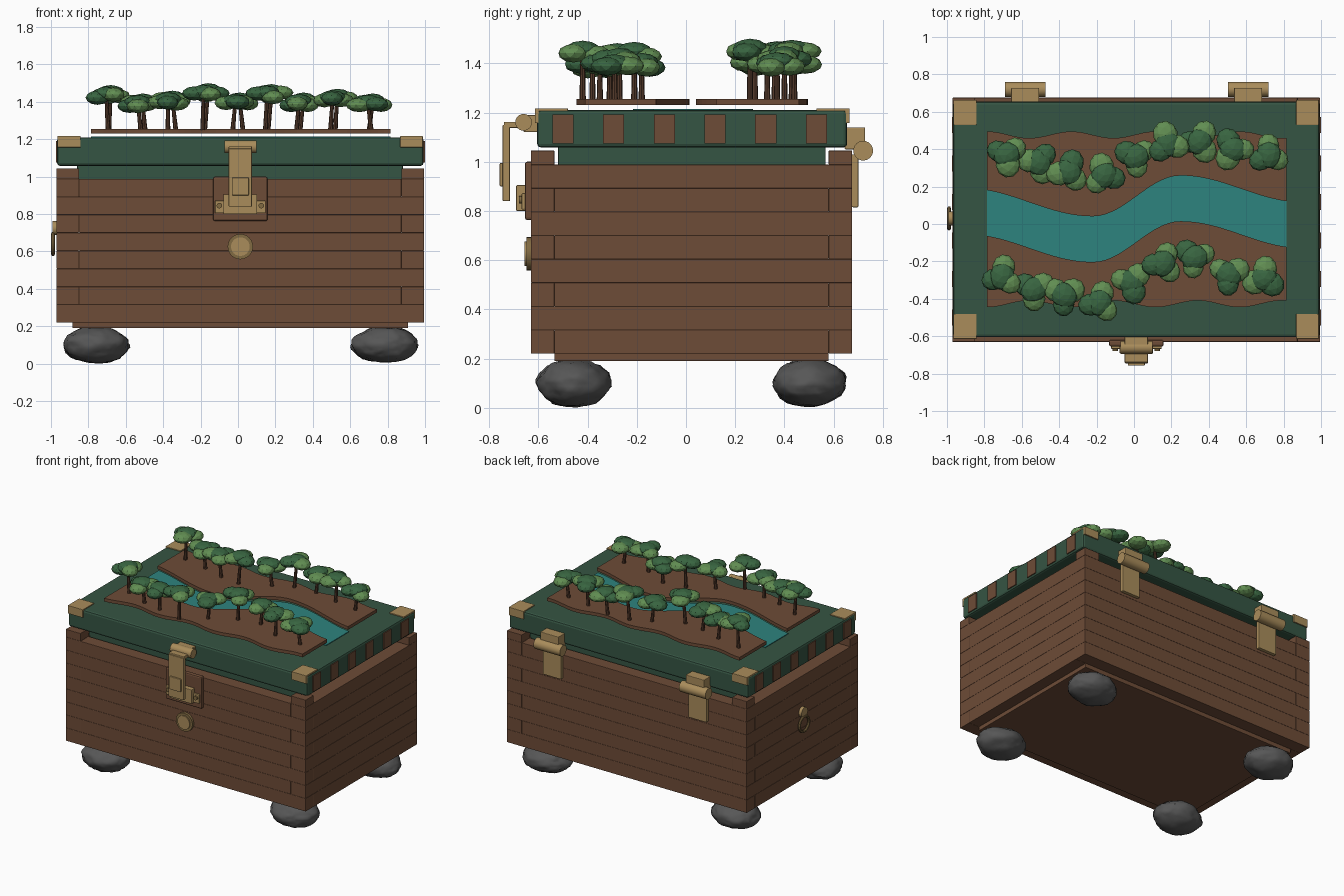
import bpy, bmesh, math, random
from mathutils import Vector, Matrix, noise

random.seed(4)
old = bpy.data.objects.get("Cube")
if old:
    bpy.data.objects.remove(old, do_unlink=True)


def material(name, r, g, b):
    m = bpy.data.materials.new(name)
    m.use_nodes = True
    m.diffuse_color = (r, g, b, 1)
    node = m.node_tree.nodes["Principled BSDF"]
    node.inputs["Base Color"].default_value = (r, g, b, 1)
    node.inputs["Roughness"].default_value = 0.8
    return m


WOOD = material("brown wood", 0.155, 0.072, 0.038)
DARK = material("dark wood", 0.09, 0.042, 0.024)
GREEN = material("lid green", 0.036, 0.09, 0.056)
BRASS = material("brass", 0.40, 0.265, 0.105)
OLD_BRASS = material("aged brass", 0.22, 0.145, 0.055)
WATER = material("river teal", 0.027, 0.23, 0.21)
STONE = material("grey stone", 0.095, 0.095, 0.095)
LEAF_LIGHT = material("light leaves", 0.12, 0.27, 0.085)
LEAF_DARK = material("dark leaves", 0.04, 0.13, 0.052)


def finish(name, bm, mats, smooth=False, bevel=0):
    bmesh.ops.recalc_face_normals(bm, faces=bm.faces)
    me = bpy.data.meshes.new(name)
    bm.to_mesh(me)
    bm.free()
    ob = bpy.data.objects.new(name, me)
    bpy.context.collection.objects.link(ob)
    for m in mats:
        me.materials.append(m)
    if bevel:
        mod = ob.modifiers.new("soft edges", "BEVEL")
        mod.width, mod.segments = bevel, 2
    if smooth:
        bpy.ops.object.select_all(action="DESELECT")
        ob.select_set(True)
        bpy.context.view_layer.objects.active = ob
        bpy.ops.object.shade_smooth_by_angle(angle=math.radians(40))
    return ob


def box(name, x, y, z, mat, bevel=0.004):
    """Box from (low, high) ranges on each axis."""
    bm = bmesh.new()
    size = [r[1] - r[0] for r in (x, y, z)]
    mid = [(r[1] + r[0]) / 2 for r in (x, y, z)]
    bmesh.ops.create_cube(bm, size=1, matrix=Matrix.Translation(mid) @ Matrix.Diagonal((*size, 1)))
    return finish(name, bm, [mat], bevel=bevel)


def rod(name, a, b, r1, mat, r2=None, sides=24):
    """Cylinder or cone between two points."""
    a, b = Vector(a), Vector(b)
    turn = (b - a).to_track_quat("Z", "Y").to_matrix().to_4x4()
    bm = bmesh.new()
    bmesh.ops.create_cone(bm, cap_ends=True, segments=sides, radius1=r1, radius2=r2 or r1,
                          depth=(b - a).length, matrix=Matrix.Translation((a + b) / 2) @ turn)
    return finish(name, bm, [mat], smooth=True)


X0, X1, Y0, Y1 = -0.97, 0.995, -0.63, 0.675      # outer faces of the chest
XI0, XI1, YI0, YI1 = -0.85, 0.873, -0.535, 0.58  # inner faces of the walls
CX = 0.0125

# Plank walls with interlocking corners
BOTTOM, STEP = 0.22, 0.096
for i in range(8):
    z = (BOTTOM + i * STEP, BOTTOM + (i + 1) * STEP)
    front_runs_through = i % 2 == 0
    fx = (X0, X1) if front_runs_through else (XI0, XI1)
    sy = (YI0, YI1) if front_runs_through else (Y0, Y1)
    box("front_plank", fx, (Y0, YI0), z, WOOD, 0.002)
    box("back_plank", fx, (YI1, Y1), z, WOOD, 0.002)
    box("right_plank", (X0, XI0), sy, z, WOOD, 0.002)
    box("left_plank", (XI1, X1), sy, z, WOOD, 0.002)
for x in ((X0, XI0), (XI1, X1)):
    for y in ((Y0, YI0), (YI1, Y1)):
        box("corner_post_top", x, y, (BOTTOM + 8 * STEP, 1.045), WOOD, 0.002)
box("base_board", (-0.885, 0.91), (YI0, YI1), (0.19, 0.235), WOOD)

# Stone feet
for x in (-0.76, 0.785):
    for y in (-0.455, 0.502):
        bm = bmesh.new()
        bmesh.ops.create_icosphere(bm, subdivisions=4, radius=1)
        for v in bm.verts:
            d = v.co.normalized()
            lump = 1 + 0.09 * noise.noise(d * 1.6 + Vector((x, y, 0)) * 9) + 0.05 * noise.noise(d * 5 + Vector((y, x, 3)))
            p = d * lump
            v.co = (x + p.x * 0.175, y + p.y * 0.148, max(0, 0.101 + p.z * 0.096))
        finish("stone_foot", bm, [STONE], smooth=True)

# Lid with inner lip, side stripes and brass corner caps
box("lid_lip", (-0.86, 0.882), (-0.52, 0.567), (0.96, 1.06), GREEN)
LY0, LY1, LZ0, LZ1 = -0.605, 0.655, 1.058, 1.21
box("lid", (X0 + 0.003, X1 - 0.003), (LY0, LY1), (LZ0, LZ1), GREEN, 0.015)
for i in range(6):
    y = -0.5 + i * 0.206
    for x in (X0, X1):
        box("lid_stripe", (x - 0.004, x + 0.004), (y - 0.043, y + 0.043), (1.075, 1.192), WOOD, 0)
for x in ((-0.965, -0.842), (0.867, 0.988)):
    for y, inner in ((LY0, LY0 + 0.125), (LY1, LY1 - 0.125)):
        out = math.copysign(0.009, y)
        box("corner_cap_top", x, sorted((y + out, inner)), (LZ1 - 0.004, LZ1 + 0.007), BRASS, 0.002)
        box("corner_cap_edge", x, sorted((y + out, y - out)), (1.157, LZ1 + 0.007), BRASS, 0.002)

# River and land on the lid
BENDS = ((-0.9, 0.07), (-0.22, -0.08), (0.25, 0.138), (0.9, -0.005))
LEFT, RIGHT = -0.785, 0.815


def river(x):
    for (xa, ya), (xb, yb) in zip(BENDS, BENDS[1:]):
        if x <= xb:
            t = (1 - math.cos(math.pi * (x - xa) / (xb - xa))) / 2
            return ya + (yb - ya) * t


def ripple(x):
    return 0.018 * math.cos(2 * math.pi * (x - LEFT) / 0.45)


def slab(name, low, high, z0, z1, mat, n=48):
    """Strip between two curves y = low(x) and y = high(x)."""
    bm = bmesh.new()
    xs = [LEFT + (RIGHT - LEFT) * i / n for i in range(n + 1)]
    a = [bm.verts.new((x, low(x), z0)) for x in xs]
    b = [bm.verts.new((x, high(x), z0)) for x in xs]
    faces = [bm.faces.new((a[i], a[i + 1], b[i + 1], b[i])) for i in range(n)]
    new = bmesh.ops.extrude_face_region(bm, geom=faces)["geom"]
    bmesh.ops.translate(bm, vec=(0, 0, z1 - z0), verts=[g for g in new if isinstance(g, bmesh.types.BMVert)])
    return finish(name, bm, [mat])


slab("river", lambda x: river(x) - 0.135, lambda x: river(x) + 0.135, 1.209, 1.215, WATER)
slab("back_land", lambda x: river(x) + 0.121, lambda x: 0.477 + ripple(x), 1.23, 1.254, WOOD)
slab("front_land", lambda x: -0.427 - ripple(x), lambda x: river(x) - 0.123, 1.23, 1.254, WOOD)


# Trees along both banks
def tree(x, y, top):
    rod("tree_trunk", (x + random.uniform(-0.02, 0.02), y, 1.25), (x, y, top), 0.013, DARK, 0.009, 8)
    bm = bmesh.new()
    spin = random.uniform(0, 6.28)
    for k in range(4):
        ang = spin + k * 2.09
        reach = 0.05 if k < 3 else 0
        r = random.uniform(0.062, 0.074) if k < 3 else 0.075
        lift = random.uniform(-0.012, 0.008) if k < 3 else 0.012
        place = Matrix.Translation((x + reach * math.cos(ang), y + reach * math.sin(ang), top + lift))
        shape = Matrix.Rotation(ang, 4, "Z") @ Matrix.Diagonal((r, r * 0.9, 0.038, 1))
        done = len(bm.faces)
        bmesh.ops.create_icosphere(bm, subdivisions=2, radius=1, matrix=place @ shape)
        bm.faces.ensure_lookup_table()
        for f in bm.faces[done:]:
            f.material_index = k % 2
    finish("tree_crown", bm, [LEAF_LIGHT, LEAF_DARK])


TREE_X = (-0.69, -0.52, -0.36, -0.17, 0.0, 0.17, 0.34, 0.52, 0.71)
BACK_Y = (0.37, 0.33, 0.28, 0.26, 0.36, 0.43, 0.44, 0.40, 0.37)
FRONT_Y = (-0.28, -0.35, -0.38, -0.42, -0.31, -0.21, -0.18, -0.27, -0.29)
TOPS = (1.44, 1.395, 1.41, 1.45, 1.40, 1.445, 1.40, 1.42, 1.395)
for x, yb, yf, top in zip(TREE_X, BACK_Y, FRONT_Y, TOPS):
    tree(x + 0.01, yb, top)
    tree(x - 0.015, yf, top - 0.008)

# Back hinges
for x in (-0.582, 0.61):
    box("hinge_upper_leaf", (x - 0.075, x + 0.075), (0.645, 0.728), (1.05, 1.14), BRASS)
    box("hinge_lower_leaf", (x - 0.075, x + 0.075), (0.674, 0.7), (0.815, 1.03), BRASS)
    rod("hinge_barrel", (x - 0.108, 0.72, 1.045), (x + 0.108, 0.72, 1.045), 0.04, BRASS)


# Front latch and lock
def centred(half):
    return (CX - half, CX + half)


box("latch_backing", centred(0.146), (-0.655, -0.62), (0.763, 1.0), WOOD, 0.01)
box("latch_catch", centred(0.135), (-0.668, -0.65), (0.805, 0.872), BRASS)
box("latch_keeper", centred(0.09), (-0.69, -0.65), (0.8, 0.905), BRASS)
box("latch_strap", centred(0.062), (-0.745, -0.715), (0.84, 1.15), BRASS)
box("latch_tab", centred(0.045), (-0.757, -0.74), (0.9, 0.995), BRASS)
box("latch_arm", centred(0.062), (-0.74, -0.66), (1.138, 1.162), BRASS)
box("latch_mount", centred(0.062), (-0.66, -0.6), (1.12, 1.19), BRASS)
rod("latch_barrel", (CX - 0.086, -0.66, 1.16), (CX + 0.086, -0.66, 1.16), 0.034, BRASS)
for x in centred(0.112):
    rod("latch_screw", (x, -0.66, 0.845), (x, -0.678, 0.845), 0.015, OLD_BRASS, sides=12)
rod("lock_rim", (CX, -0.62, 0.626), (CX, -0.648, 0.626), 0.068, OLD_BRASS)
rod("lock_face", (CX, -0.62, 0.626), (CX, -0.656, 0.626), 0.05, BRASS)

# Ring pull on the right side
rod("ring_boss", (-0.96, 0.03, 0.725), (-0.993, 0.03, 0.725), 0.037, BRASS)
bpy.ops.mesh.primitive_torus_add(major_radius=0.055, minor_radius=0.01, major_segments=32, minor_segments=8,
                                 location=(-0.989, 0.03, 0.64), rotation=(0, math.pi / 2, 0))
ring = bpy.context.object
ring.name = "ring_pull"
ring.data.materials.append(OLD_BRASS)
bpy.ops.object.shade_smooth_by_angle(angle=math.radians(40))
